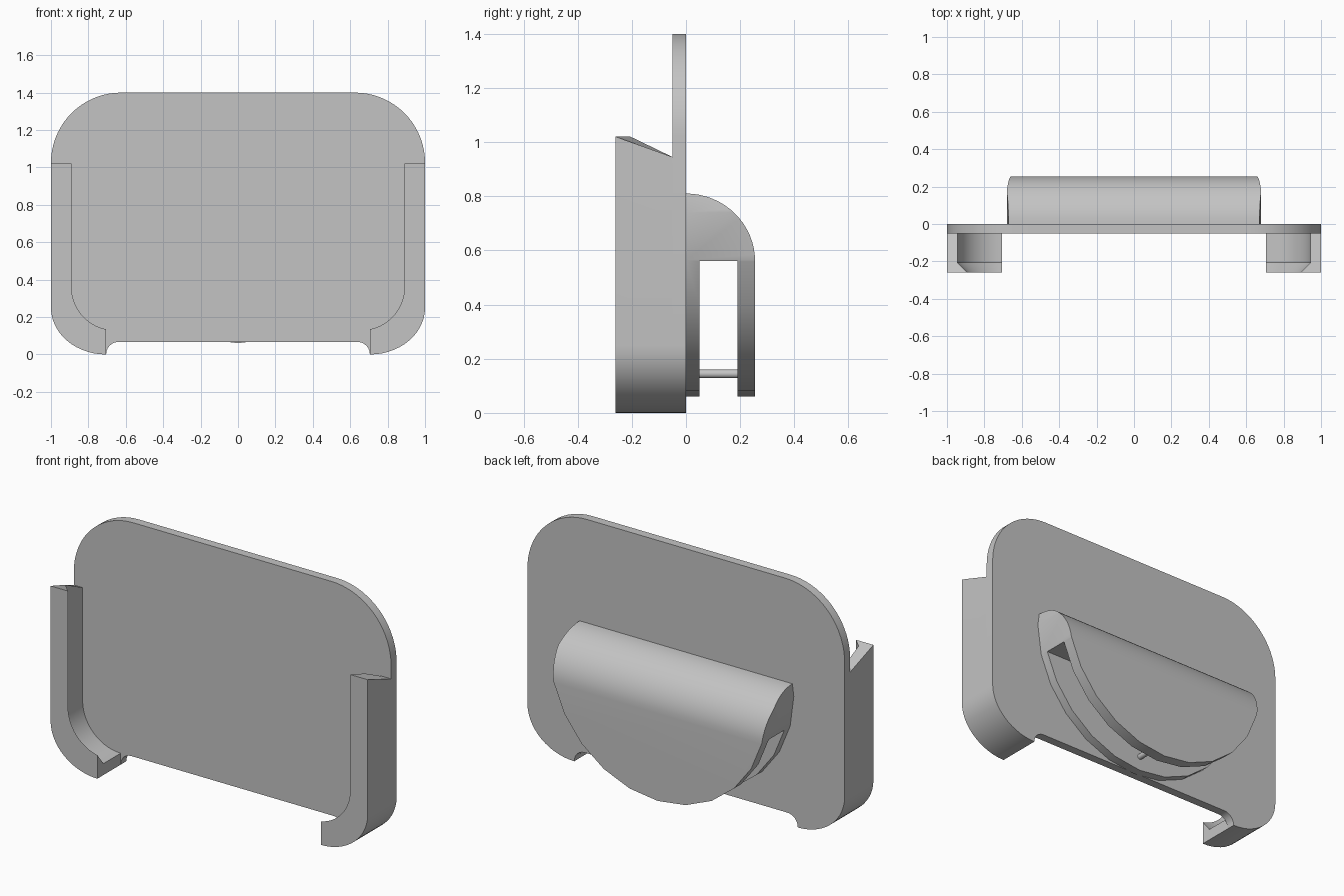
import bpy
import bmesh
import math

if "Cube" in bpy.data.objects:
    bpy.data.objects.remove(bpy.data.objects["Cube"], do_unlink=True)

# Single plain grey
grey = bpy.data.materials.new("plain_grey")
grey.use_nodes = True
GREY = (0.55, 0.55, 0.55, 1)
grey.diffuse_color = GREY
grey.node_tree.nodes["Principled BSDF"].inputs["Base Color"].default_value = GREY


def arc(cx, cz, rx, rz, start, end, steps=14):
    angles = [math.radians(start + (end - start) * i / steps) for i in range(steps + 1)]
    return [(cx + rx * math.cos(a), cz + rz * math.sin(a)) for a in angles]


def finish(name, bm):
    bmesh.ops.recalc_face_normals(bm, faces=bm.faces)
    mesh = bpy.data.meshes.new(name)
    bm.to_mesh(mesh)
    bm.free()
    mesh.materials.append(grey)
    obj = bpy.data.objects.new(name, mesh)
    bpy.context.collection.objects.link(obj)
    return obj


def loft(name, rings):
    """Skin closed rings of 3D points and cap both ends."""
    bm = bmesh.new()
    loops = [[bm.verts.new(p) for p in ring] for ring in rings]
    n = len(loops[0])
    for a, b in zip(loops, loops[1:]):
        for i in range(n):
            j = (i + 1) % n
            bm.faces.new((a[i], a[j], b[j], b[i]))
    bm.faces.new(loops[0])
    bm.faces.new(loops[-1])
    return finish(name, bm)


def extrude_y(name, outline, y0, y1):
    return loft(name, [[(x, y, z) for x, z in outline] for y in (y0, y1)])


def smooth(obj):
    bpy.ops.object.select_all(action="DESELECT")
    obj.select_set(True)
    bpy.context.view_layer.objects.active = obj
    bpy.ops.object.shade_smooth_by_angle(angle=math.radians(30))


FRONT, PLATE_FRONT, END_X = -0.26, -0.05, 0.705

# Back plate: rounded corners, with a shallow notch along the bottom
half = arc(0.64, 0, 0.065, 0.067, 90, 0, 6)
half += arc(END_X, 0.25, 0.295, 0.25, -90, 0)
half += arc(0.625, 1.025, 0.375, 0.375, 0, 90, 18)
outline = half + [(-x, z) for x, z in reversed(half)]
smooth(extrude_y("back_plate", outline, PLATE_FRONT, 0))

# Side rails: hooked channels with a chamfered front lip and sloping top
outer = [(1, 1.02)] + arc(END_X, 0.25, 0.295, 0.25, 0, -90)
wall = [(0.945, 1.02)] + arc(END_X, 0.30, 0.24, 0.235, 0, -90)
lip = [(0.89, 1.02)] + arc(0.66, 0.36, 0.23, 0.23, 0, -78.7)
for side, name in ((1, "left_rail"), (-1, "right_rail")):
    rings = []
    for i, ((ox, oz), (wx, wz), (lx, lz)) in enumerate(zip(outer, wall, lip)):
        drop = 0.075 if i == 0 else 0
        rings.append([
            (side * ox, FRONT, oz),
            (side * lx, FRONT, lz),
            (side * wx, FRONT + 0.055, wz),
            (side * wx, PLATE_FRONT, wz - drop),
            (side * ox, PLATE_FRONT, oz - drop),
        ])
    smooth(loft(name, rings))

# Rear clip: slotted, round-topped profile trimmed to a disc outline
profile = [(0, 0), (0.05, 0), (0.05, 0.56), (0.19, 0.56), (0.19, 0), (0.255, 0)]
profile += arc(0, 0.56, 0.255, 0.25, 0, 90, 16)
clip = loft("rear_clip", [[(x, y, z) for y, z in profile] for x in (-0.8, 0.8)])
disc = extrude_y("clip_trimmer", arc(0, 0.74, 0.68, 0.68, 0, 345, 23), -0.1, 0.4)
disc.hide_render = True
trim = clip.modifiers.new("trim", "BOOLEAN")
trim.operation = "INTERSECT"
trim.solver = "EXACT"
trim.object = disc
bpy.ops.object.select_all(action="DESELECT")
clip.select_set(True)
bpy.context.view_layer.objects.active = clip
bpy.ops.object.modifier_apply(modifier=trim.name)
bpy.data.objects.remove(disc, do_unlink=True)
smooth(clip)

# Small pin bridging the clip slot
smooth(extrude_y("clip_pin", arc(0, 0.144, 0.016, 0.016, 0, 345, 23), 0.04, 0.2))
